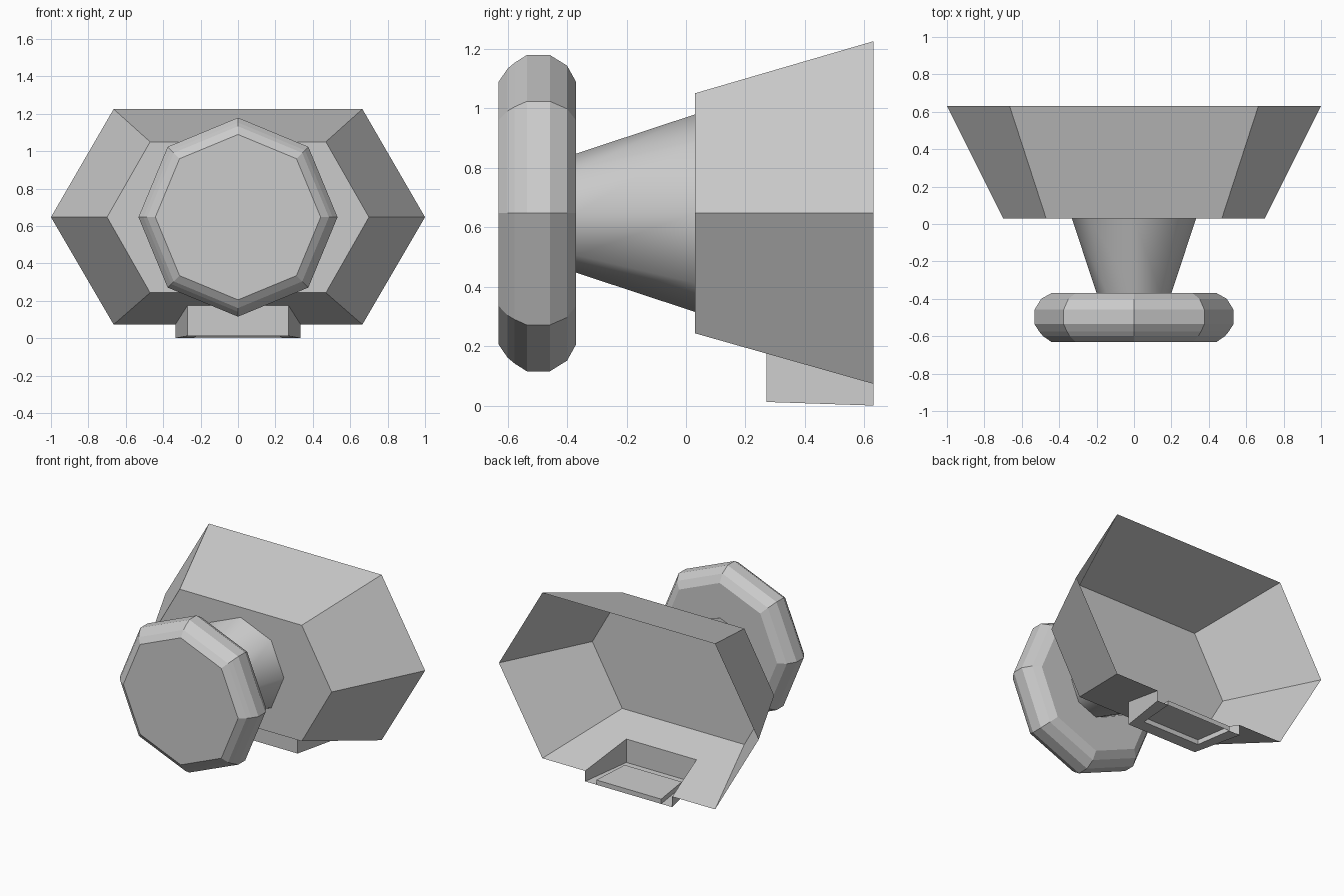
import bpy, bmesh, math

if "Cube" in bpy.data.objects:
    bpy.data.objects.remove(bpy.data.objects["Cube"])

CZ = 0.647  # height of the common axis


def finish(name, bm):
    bmesh.ops.remove_doubles(bm, verts=bm.verts, dist=1e-4)
    bmesh.ops.recalc_face_normals(bm, faces=bm.faces)
    me = bpy.data.meshes.new(name)
    bm.to_mesh(me)
    bm.free()
    ob = bpy.data.objects.new(name, me)
    bpy.context.collection.objects.link(ob)
    return ob


def mirrored(name, faces):
    """Right half from polygons, mirrored over x = 0."""
    bm = bmesh.new()
    for f in faces:
        bm.faces.new([bm.verts.new(p) for p in f])
    ob = finish(name, bm)
    m = ob.modifiers.new("mirror", 'MIRROR')
    m.use_axis[0] = True
    m.merge_threshold = 0.0005
    return ob


def lathe(name, profile, n=8, cap=True):
    """Sweep (y, radius) points around the y axis."""
    bm = bmesh.new()
    rings = [[bm.verts.new((r * math.cos(2 * math.pi * i / n), y,
                            CZ + r * math.sin(2 * math.pi * i / n)))
              for i in range(n)] for y, r in profile]
    for a, b in zip(rings, rings[1:]):
        for i in range(n):
            j = (i + 1) % n
            bm.faces.new((a[i], a[j], b[j], b[i]))
    if cap:
        bm.faces.new(rings[0])
        bm.faces.new(rings[-1])
    return finish(name, bm)


def mid(p):
    return (0, p[1], p[2])


# hexagonal horn: open at the back, closed at the front, notch in the underside
bt, bs, bb = (0.665, 0.63, 1.225), (1.0, 0.63, CZ), (0.665, 0.63, 0.073)
ft, fs, fb = (0.47, 0.03, 1.05), (0.70, 0.03, CZ), (0.47, 0.03, 0.243)
nb, nf = (0.335, 0.63, 0.073), (0.27, 0.27, 0.175)
mirrored("horn_shell", [
    (mid(bt), bt, ft, mid(ft)),
    (bt, bs, fs, ft),
    (bs, bb, fb, fs),
    (bb, nb, nf, fb),
    (fb, nf, mid(nf), mid(fb)),
    (mid(ft), ft, fs, fb, mid(fb)),
])

# shallow tray under the notch, with a recessed panel
tb, tf = (0.335, 0.63, 0.0), (0.27, 0.27, 0.012)
rb, rf = (0.25, 0.63, 0.0), (0.22, 0.36, 0.009)
pb, pf = (0.25, 0.63, 0.033), (0.22, 0.36, 0.042)
mirrored("mount_tray", [
    (nb, tb, tf, nf),
    (nf, tf, mid(tf), mid(nf)),
    (tf, tb, rb, rf),
    (tf, rf, mid(rf), mid(tf)),
    (rf, rb, pb, pf),
    (mid(rf), rf, pf, mid(pf)),
    (rb, mid(rb), mid(pb), pb),
    (pf, pb, mid(pb), mid(pf)),
])

# tapered neck, smooth shaded
neck = lathe("neck", [(-0.37, 0.20), (0.03, 0.332)], cap=False)
for p in neck.data.polygons:
    p.use_smooth = True

# octagonal knob with rounded rim
lathe("knob", [(-0.63, 0.442), (-0.60, 0.486), (-0.576, 0.506), (-0.535, 0.532),
               (-0.458, 0.532), (-0.40, 0.496), (-0.37, 0.442)])
